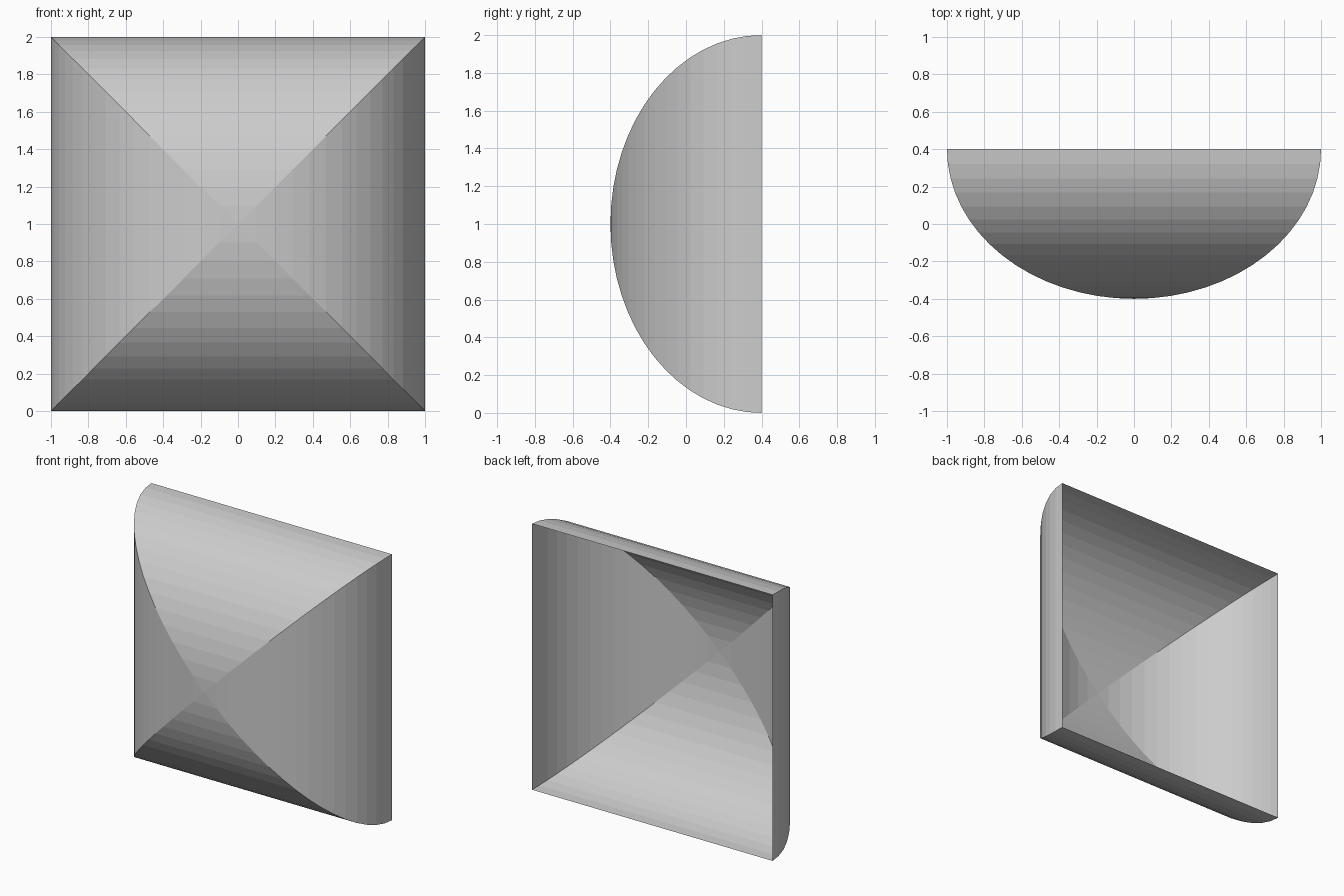
import bpy, bmesh, math

if "Cube" in bpy.data.objects:
    bpy.data.objects.remove(bpy.data.objects["Cube"])

HALF, DEPTH, STEPS = 1.0, 0.8, 16   # half width, bulge depth, facets per quarter arc

bm = bmesh.new()

# Square rings following a quarter ellipse from the apex to the open back rim
apex = bm.verts.new((0, -DEPTH / 2, HALF))
rings = []
for i in range(1, STEPS + 1):
    a = math.pi / 2 * i / STEPS
    d = HALF * math.sin(a)
    y = DEPTH / 2 - DEPTH * math.cos(a)
    rings.append([bm.verts.new((sx * d, y, HALF + sz * d))
                  for sx, sz in ((-1, -1), (1, -1), (1, 1), (-1, 1))])

# Four curved panels meeting along the diagonals, open at the back
for k in range(4):
    n = (k + 1) % 4
    bm.faces.new((apex, rings[0][k], rings[0][n]))
    for inner, outer in zip(rings, rings[1:]):
        bm.faces.new((inner[k], outer[k], outer[n], inner[n]))

mesh = bpy.data.meshes.new("vault_shell")
bm.to_mesh(mesh)
bm.free()
shell = bpy.data.objects.new("vault_shell", mesh)
bpy.context.collection.objects.link(shell)
